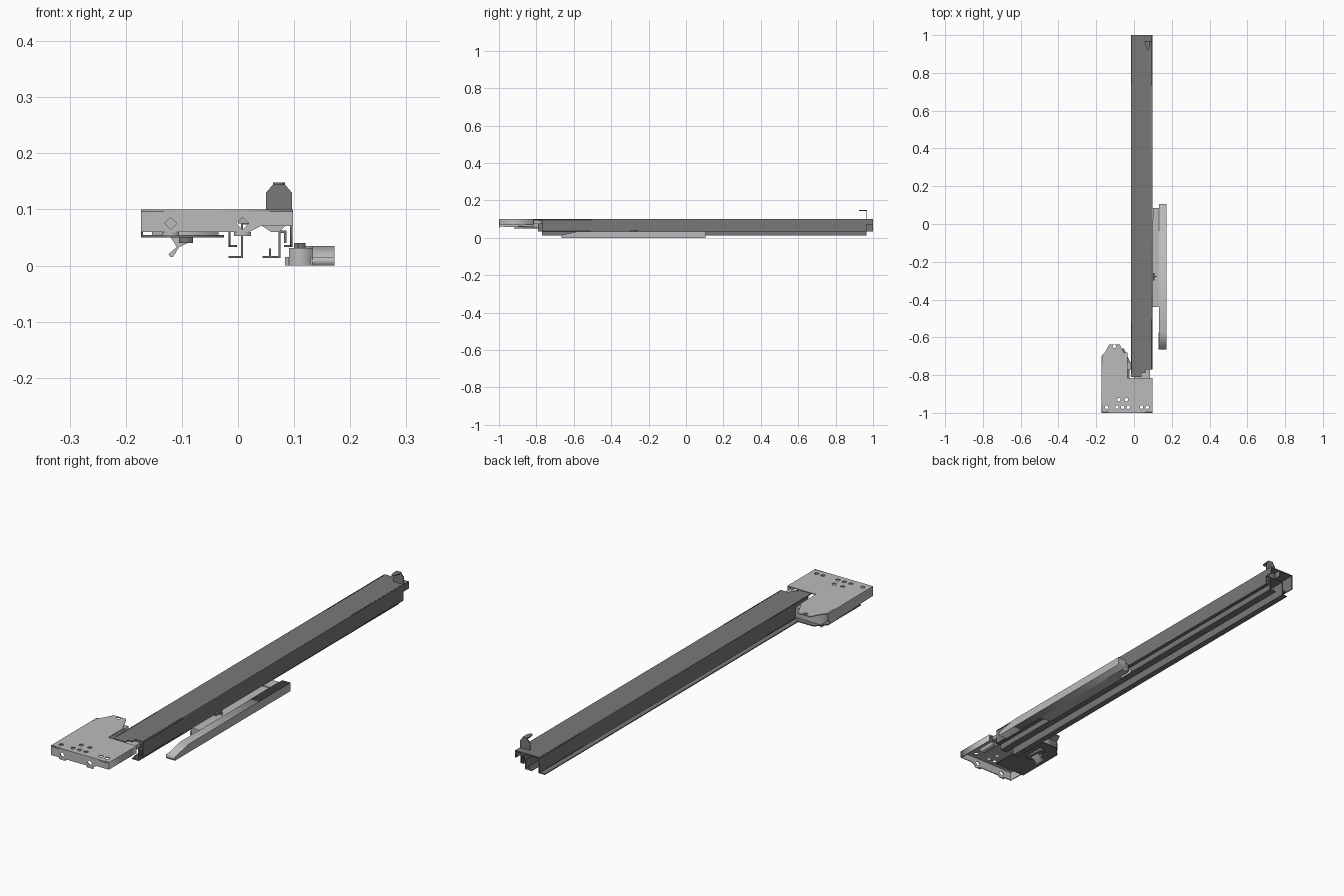
import bpy
import math
from mathutils import Matrix

if "Cube" in bpy.data.objects:
    bpy.data.objects.remove(bpy.data.objects["Cube"])


def material(name, value):
    mat = bpy.data.materials.new(name)
    mat.use_nodes = True
    colour = (value, value, value, 1)
    mat.diffuse_color = colour
    mat.node_tree.nodes["Principled BSDF"].inputs["Base Color"].default_value = colour
    return mat


dark = material("dark grey steel", 0.19)
light = material("light grey zinc", 0.5)

# Plate planes: outlines are drawn in xy (Z), xz (Y) or yz (X)
turn = {
    "Z": Matrix.Identity(4),
    "Y": Matrix.Rotation(math.pi / 2, 4, "X"),
    "X": Matrix.Rotation(math.pi / 2, 4, "Z") @ Matrix.Rotation(math.pi / 2, 4, "X"),
}
along = {"X": (1, 0, 0), "Y": (0, 1, 0), "Z": (0, 0, 1)}


def rectangle(left, right, low, high):
    return [(left, low), (right, low), (right, high), (left, high)]


def hole(u, v, radius, sides):
    angles = [2 * math.pi * i / sides for i in range(sides)]
    return [(u + radius * math.cos(a), v + radius * math.sin(a)) for a in angles]


def plate(name, axis, start, end, outline, mat, holes=()):
    """Flat outline with holes, extruded from start to end along an axis."""
    curve = bpy.data.curves.new(name, "CURVE")
    curve.dimensions = "2D"
    curve.fill_mode = "BOTH"
    curve.extrude = (end - start) / 2
    curve.materials.append(mat)
    for loop in [outline, *holes]:
        spline = curve.splines.new("POLY")
        spline.points.add(len(loop) - 1)
        for point, (u, v) in zip(spline.points, loop):
            point.co = (u, v, 0, 1)
        spline.use_cyclic_u = True
    plate_object = bpy.data.objects.new(name, curve)
    bpy.context.collection.objects.link(plate_object)
    middle = [c * (start + end) / 2 for c in along[axis]]
    plate_object.matrix_world = Matrix.Translation(middle) @ turn[axis]
    bpy.ops.object.select_all(action="DESELECT")
    plate_object.select_set(True)
    bpy.context.view_layer.objects.active = plate_object
    bpy.ops.object.convert(target="MESH")


def box(name, x, y, z, mat):
    plate(name, "Z", *z, rectangle(*x, *y), mat)


def sheet(name, path, start, end, thickness, mat):
    """Bent sheet metal: an xz path swept along y and thickened."""
    count = len(path)
    verts = [(x, y, z) for y in (start, end) for x, z in path]
    faces = [(i, i + 1, count + i + 1, count + i) for i in range(count - 1)]
    mesh = bpy.data.meshes.new(name)
    mesh.from_pydata(verts, [], faces)
    mesh.materials.append(mat)
    sheet_object = bpy.data.objects.new(name, mesh)
    bpy.context.collection.objects.link(sheet_object)
    solidify = sheet_object.modifiers.new("thickness", "SOLIDIFY")
    solidify.thickness = thickness
    solidify.offset = 0
    solidify.use_even_offset = True


# Shared dimensions
front, rear, top = -1, 1, 0.1
gauge = 0.004
under_top = top - gauge

# Outer rail: stepped top, two walls and inward lips
rail_right, rail_left = -0.017, 0.097
rail_front, rail_back, lip = -0.77, 0.965, 0.033
step = 0.02
rail_middle = (rail_right + rail_left) / 2
plate("rail_top", "Z", under_top, top,
      [(rail_right, rail_front - 2 * step), (rail_middle, rail_front - 2 * step),
       (rail_middle, rail_front - step), (rail_middle + step, rail_front - step),
       (rail_middle + step, rail_front), (rail_left, rail_front),
       (rail_left, rear), (rail_right, rear)], dark)
notch = 0.07
plate("rail_left_wall", "X", rail_left - gauge, rail_left,
      [(rail_front, lip), (rail_back, lip), (rail_back, notch),
       (rear, notch), (rear, top), (rail_front, top)], dark)
plate("rail_right_wall", "X", rail_right, rail_right + gauge,
      rectangle(rail_front - step, rear, lip, top), dark)
for side, edge, inward in (("left", rail_left, -1), ("right", rail_right, 1)):
    box("rail_" + side + "_lip", sorted((edge, edge + inward * 0.015)),
        (rail_front, rail_back), (lip, lip + gauge), dark)

# Inner rail: hat section with feet turned to the right
leg_right, leg_left, foot, crown = 0.007, 0.074, 0.015, 0.075
sheet("inner_rail",
      [(rail_right, foot), (leg_right, foot), (leg_right, crown),
       (leg_left, crown), (leg_left, foot), (leg_left - 0.03, foot)],
      rail_front, rail_back, gauge, dark)
rib = leg_left - foot
box("inner_rail_rib", (rib - gauge, rib), (rail_front, rail_back), (foot, 2 * foot), dark)
cage_low, cage_high, cage_edge = 0.04, 0.06, 0.084
sheet("ball_cage", [(leg_left, cage_high), (cage_edge, cage_high), (cage_edge, cage_low)],
      rail_front, rail_back, gauge, dark)

# Rear hook: mirrored shouldered plate with a forward tongue
hook_centre, hook_top, hook_shoulder = 0.073, 0.148, 0.13
hook_half, neck_half = 0.023, 0.011
half_outline = [(hook_half, notch), (hook_half, hook_shoulder),
                (neck_half, hook_top - gauge), (neck_half, hook_top)]
hook_outline = [(hook_centre + u, v) for u, v in half_outline]
hook_outline += [(hook_centre - u, v) for u, v in reversed(half_outline)]
plate("rear_hook", "Y", rail_back, rail_back + gauge, hook_outline, dark)
tongue_half = neck_half / 2
plate("hook_tongue", "Z", hook_top - gauge, hook_top,
      [(hook_centre - neck_half, rail_back), (hook_centre - neck_half, rail_back - step),
       (hook_centre - tongue_half, rail_back - 2 * step),
       (hook_centre + tongue_half, rail_back - 2 * step),
       (hook_centre + neck_half, rail_back - step), (hook_centre + neck_half, rail_back)], dark)
hook_right = hook_centre - hook_half
box("rear_tab", (hook_right, hook_right + gauge), (rail_back, rear), (notch, top), dark)

# Front bracket: drilled top plate with a rear lobe
bracket_right, bracket_left, bracket_back = -0.173, 0.098, -0.815
inner_edge, lobe_back, lobe_shoulder = -0.035, -0.638, -0.7
front_row, second_row = front + 0.03, front + 0.07
drilled = [(x, front_row) for x in (-0.145, -0.09, -0.06, -0.03, 0.04, 0.07)]
drilled += [(x, second_row) for x in (-0.08, -0.04)]
drilled.append(((bracket_right + inner_edge) / 2, lobe_back - step / 2))
plate("bracket_top", "Z", under_top, top,
      [(bracket_right, front), (bracket_left, front), (bracket_left, bracket_back),
       (inner_edge, bracket_back), (inner_edge, lobe_shoulder - step),
       (inner_edge - 2 * step, lobe_back), (bracket_right + 2 * step, lobe_back),
       (bracket_right + step, lobe_back - 2 * step), (bracket_right, lobe_shoulder)],
      light, [hole(u, v, 0.009, 12) for u, v in drilled])

# Front skirt with diamond openings, and a tab below each
skirt, tab_low = 0.06, 0.053
openings = (-0.12, 0.008)
plate("bracket_front", "Y", front, front + gauge,
      [(bracket_right, skirt), (step, skirt), (2 * step, notch), (bracket_left, notch),
       (bracket_left, top), (bracket_right, top)],
      light, [hole(x, crown, 0.011, 4) for x in openings])
for x in openings:
    box("skirt_tab", (x - foot, x + foot), (front, front + gauge), (tab_low, skirt), light)
plate("bracket_right_side", "X", bracket_right, bracket_right + gauge,
      [(front, skirt), (lobe_shoulder - step, tab_low), (lobe_shoulder, notch),
       (lobe_shoulder, top), (front, top)], light)
box("bracket_left_side", (bracket_left - gauge, bracket_left),
    (front, bracket_back), (notch, top), light)
box("bracket_link", (0, cage_edge), (bracket_back, rail_front), (crown, under_top - gauge), light)
saddle_right = leg_left - 2 * foot
plate("link_saddle", "Y", bracket_back - 4 * step, bracket_back,
      [(saddle_right, notch), (rib, skirt), (leg_left, skirt), (cage_edge, notch)], light)

# Lock housing, base plate and release lever under the bracket
base_low, base_front = 0.05, -0.92
lock_left = inner_edge + step / 2
box("lock_housing", (bracket_right + step, inner_edge),
    (bracket_back, lobe_shoulder + step), (tab_low, under_top), light)
plate("lock_base", "Z", base_low, base_low + gauge,
      [(bracket_right, base_front), (lock_left, base_front), (lock_left, lobe_shoulder - step),
       (inner_edge - step, lobe_back - step), (bracket_right + 2 * step, lobe_back - step),
       (bracket_right, lobe_shoulder)], dark)
lever = -0.12
plate("release_lever", "Y", rail_front, rail_front + 2 * step,
      [(lever - gauge, step), (lever, foot), (lever + gauge, foot),
       (lever + foot, lip), (lever + 2 * step, cage_low + gauge),
       (lever + 2 * step, base_low), (lever, base_low), (lever + neck_half, lip)], light)
box("lever_pivot", (lever + foot, lever + 2 * step), (rail_front - step, lobe_shoulder),
    (cage_low, base_low), dark)
box("lock_catch", (inner_edge, rail_right + gauge), (rail_front, rail_front + 2 * step),
    (notch, notch + foot), light)

# Side runner: tapered bar with a stepped inner block
bar_right, bar_left, bar_top = 0.133, 0.172, 0.035
bar_front, bar_back, taper = -0.665, 0.105, 0.09
block_right, block_front, block_back = 0.091, -0.44, 0.025
plate("runner_bar", "X", bar_right, bar_left,
      [(bar_front, 0), (bar_back, 0), (bar_back, bar_top),
       (bar_front + taper, bar_top), (bar_front, foot)], light)
block_top = bar_top - gauge
end_back = bar_back - step
box("runner_block", (block_right, bar_right), (block_front, block_back), (0, block_top), light)
box("runner_end_block", (top, bar_right), (block_back, end_back), (0, bar_top), light)
box("runner_foot", (cage_edge, block_right), (block_front, end_back), (0, foot), light)
box("runner_nose", (bar_right - gauge, bar_right), (bar_front, bar_front + taper),
    (0, foot), light)

# Latch: crossed bars standing on the inner block
latch, latch_top = -0.28, cage_low
box("latch_bar", (top, top + step), (latch, latch + gauge), (block_top, latch_top), dark)
box("latch_stem", (top, top + 2 * gauge), (latch - step, latch + step),
    (block_top, latch_top), dark)
